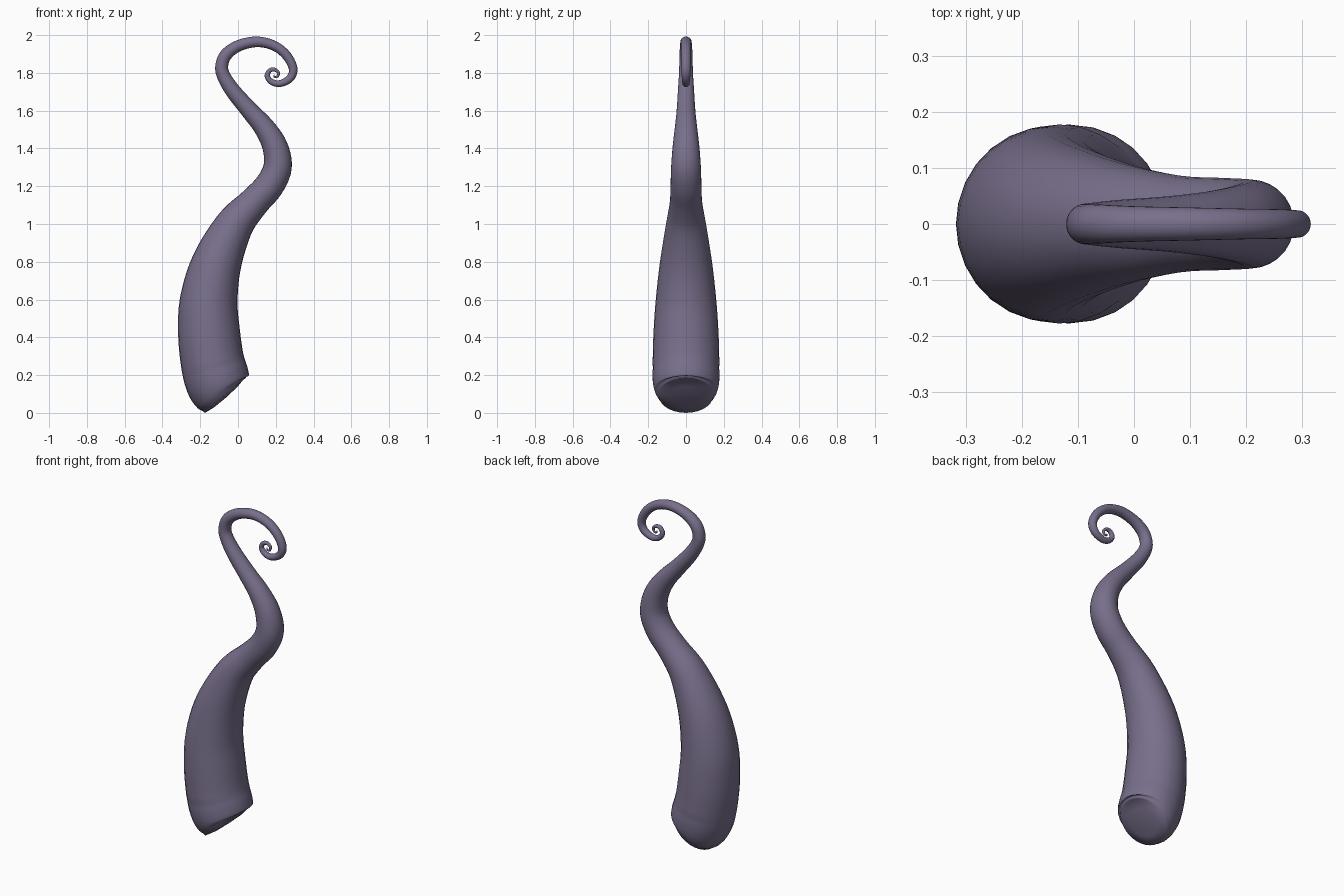
import bpy, bmesh, math
from mathutils import Vector

if "Cube" in bpy.data.objects:
    bpy.data.objects.remove(bpy.data.objects["Cube"])

# Centre line in the xz plane: x, z, radius
PATH = [
    (-0.070, 0.100, 0.140), (-0.093, 0.135, 0.164), (-0.115, 0.200, 0.172),
    (-0.137, 0.290, 0.168), (-0.153, 0.430, 0.164), (-0.155, 0.600, 0.153),
    (-0.113, 0.800, 0.132), (-0.020, 1.000, 0.102), (0.083, 1.120, 0.082),
    (0.165, 1.210, 0.078), (0.210, 1.310, 0.075), (0.195, 1.420, 0.067),
    (0.138, 1.520, 0.056), (0.060, 1.610, 0.047), (-0.025, 1.710, 0.041),
    (-0.075, 1.790, 0.036), (-0.086, 1.845, 0.034), (-0.062, 1.905, 0.033),
    (0.005, 1.952, 0.030), (0.100, 1.972, 0.028), (0.190, 1.952, 0.026),
    (0.257, 1.900, 0.025), (0.292, 1.830, 0.023), (0.275, 1.778, 0.021),
    (0.222, 1.751, 0.018), (0.178, 1.760, 0.016), (0.155, 1.790, 0.014),
    (0.167, 1.819, 0.012), (0.193, 1.825, 0.010), (0.214, 1.808, 0.008),
    (0.208, 1.787, 0.006), (0.192, 1.787, 0.004), (0.192, 1.799, 0.002),
]
SIDES, STEPS = 28, 5


def spline(points, steps):
    """Catmull-Rom samples through the points."""
    p = [Vector(q) for q in points]
    p = [2 * p[0] - p[1]] + p + [2 * p[-1] - p[-2]]
    out = []
    for i in range(1, len(p) - 2):
        a, b, c, d = p[i - 1:i + 3]
        for s in range(steps):
            t = s / steps
            out.append(0.5 * (2 * b + (c - a) * t + (2 * a - 5 * b + 4 * c - d) * t * t
                              + (3 * b - a - 3 * c + d) * t ** 3))
    out.append(p[-2])
    return out


samples = spline(PATH, STEPS)
bm = bmesh.new()


def add_ring(centre, tangent, radius):
    side = Vector((tangent.z, 0, -tangent.x))
    # the thick lower part is slightly wider from front to back
    depth = radius * (1.05 if centre.z > 0.25 else 1.03)
    ring = []
    for k in range(SIDES):
        a = 2 * math.pi * k / SIDES
        v = centre + side * radius * math.cos(a) + Vector((0, depth * math.sin(a), 0))
        ring.append(bm.verts.new(v))
    return ring


def bridge(a, b):
    for k in range(SIDES):
        j = (k + 1) % SIDES
        bm.faces.new((a[k], a[j], b[j], b[k]))


# Tapering, curling body
rings = []
for i, s in enumerate(samples):
    d = samples[min(i + 1, len(samples) - 1)] - samples[max(i - 1, 0)]
    tangent = Vector((d.x, 0, d.y)).normalized()
    if i == 0:
        tangent = Vector((-0.66, 0, 0.75)).normalized()
        first = tangent
    rings.append(add_ring(Vector((s.x, 0, s.y)), tangent, max(s.z, 0.0015)))
for a, b in zip(rings, rings[1:]):
    bridge(a, b)

# Slanted, slightly domed base
base = Vector((samples[0].x, 0, samples[0].y))
inner = add_ring(base - first * 0.010, first, 0.085)
bridge(inner, rings[0])
hub = bm.verts.new(base - first * 0.013)
for k in range(SIDES):
    bm.faces.new((hub, inner[(k + 1) % SIDES], inner[k]))

# Closed tip
bm.faces.new(rings[-1])
bmesh.ops.recalc_face_normals(bm, faces=bm.faces)

# Stand on the ground plane
low = min(v.co.z for v in bm.verts)
for v in bm.verts:
    v.co.z -= low
for f in bm.faces:
    f.smooth = True

mesh = bpy.data.meshes.new("tentacle")
bm.to_mesh(mesh)
bm.free()
obj = bpy.data.objects.new("tentacle", mesh)
bpy.context.collection.objects.link(obj)

mat = bpy.data.materials.new("dusky purple")
mat.diffuse_color = (0.19, 0.16, 0.26, 1)
mat.use_nodes = True
mat.node_tree.nodes["Principled BSDF"].inputs["Base Color"].default_value = mat.diffuse_color
mesh.materials.append(mat)
